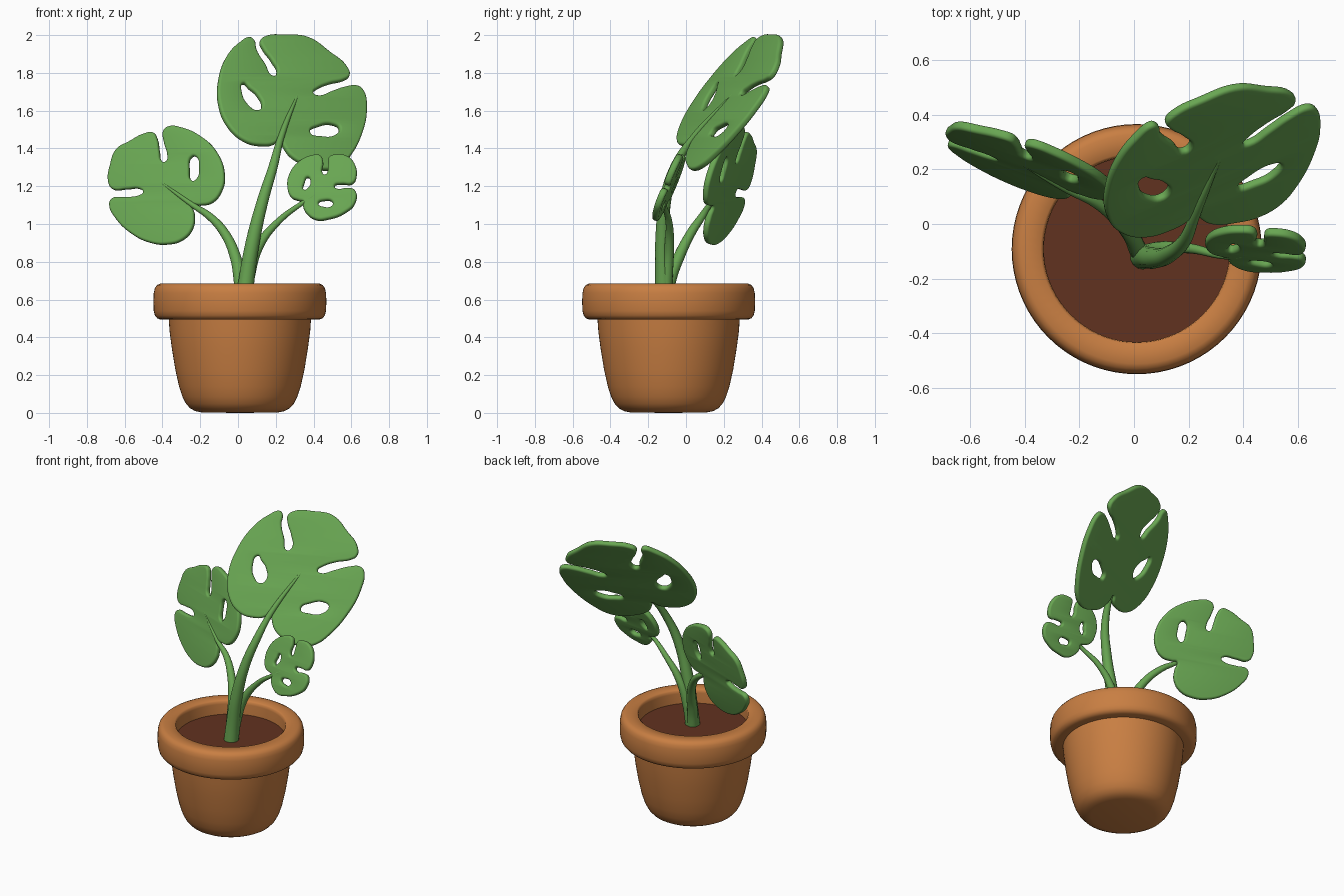
import bpy, bmesh, math
from mathutils import Vector

PX, PY = 0.01, -0.092  # pot axis


def material(name, rgb):
    m = bpy.data.materials.new(name)
    m.diffuse_color = (*rgb, 1)
    return m


GREEN = material("leaf_green", (0.14, 0.38, 0.085))
CLAY = material("clay", (0.58, 0.21, 0.055))
EARTH = material("earth", (0.12, 0.032, 0.014))


def add_mesh(name, bm, mat, angle=40):
    bmesh.ops.remove_doubles(bm, verts=bm.verts, dist=1e-5)
    bmesh.ops.recalc_face_normals(bm, faces=bm.faces)
    me = bpy.data.meshes.new(name)
    bm.to_mesh(me)
    bm.free()
    me.materials.clear()
    me.materials.append(mat)
    ob = bpy.data.objects.new(name, me)
    bpy.context.collection.objects.link(ob)
    bpy.ops.object.select_all(action='DESELECT')
    ob.select_set(True)
    bpy.context.view_layer.objects.active = ob
    bpy.ops.object.shade_smooth_by_angle(angle=math.radians(angle))
    return ob


def lathe(name, profile, mat, closed=False, angle=50):
    bm = bmesh.new()
    vs = [bm.verts.new((PX + r, PY, z)) for r, z in profile]
    pairs = list(zip(vs, vs[1:])) + ([(vs[-1], vs[0])] if closed else [])
    es = [bm.edges.new(p) for p in pairs]
    bmesh.ops.spin(bm, geom=vs + es, cent=(PX, PY, 0), axis=(0, 0, 1),
                   angle=math.tau, steps=72, use_merge=True)
    return add_mesh(name, bm, mat, angle)


def curve_bmesh(cu):
    ob = bpy.data.objects.new("temp_curve", cu)
    bpy.context.collection.objects.link(ob)
    dg = bpy.context.evaluated_depsgraph_get()
    me = bpy.data.meshes.new_from_object(ob.evaluated_get(dg))
    bm = bmesh.new()
    bm.from_mesh(me)
    bpy.data.objects.remove(ob)
    bpy.data.meshes.remove(me)
    bpy.data.curves.remove(cu)
    return bm


def add_spline(cu, pts, radii=None, cyclic=False):
    sp = cu.splines.new('BEZIER')
    sp.bezier_points.add(len(pts) - 1)
    sp.use_cyclic_u = cyclic
    for i, (bp, p) in enumerate(zip(sp.bezier_points, pts)):
        bp.handle_left_type = bp.handle_right_type = 'AUTO'
        bp.radius = radii[i] if radii else 1
    for bp, p in zip(sp.bezier_points, pts):
        bp.co = p


def leaf(name, plane, outline, holes):
    """Rounded slab drawn in front view (x, z), laid on y = a + b x + c z."""
    cu = bpy.data.curves.new(name, 'CURVE')
    cu.dimensions = '2D'
    cu.fill_mode = 'BOTH'
    cu.resolution_u = 6
    cu.extrude, cu.bevel_depth, cu.offset, cu.bevel_resolution = 0.005, 0.013, -0.013, 3
    for loop in [outline] + holes:
        add_spline(cu, [(x, z, 0) for x, z in loop], cyclic=True)
    bm = curve_bmesh(cu)
    a, b, c = plane
    n = Vector((-b, 1, -c)).normalized()
    for v in bm.verts:
        u, w, t = v.co
        v.co = Vector((u, a + b * u + c * w, w)) + n * t
    return add_mesh(name, bm, GREEN)


def stem(name, pts, radii, plane, tip):
    """Tapered stalk that runs on as a faint midrib up to tip (x, z)."""
    a, b, c = plane
    mx, mz = tip
    pts = pts + [(mx, a + b * mx + c * mz - 0.014, mz)]
    cu = bpy.data.curves.new(name, 'CURVE')
    cu.dimensions = '3D'
    cu.bevel_depth, cu.bevel_resolution, cu.resolution_u = 1, 5, 10
    cu.use_fill_caps = True
    add_spline(cu, pts, radii + [0.005])
    return add_mesh(name, curve_bmesh(cu), GREEN, 60)


# Pot, rim and soil
lathe("pot_body", [(0, 0), (0.2, 0.002), (0.235, 0.009), (0.263, 0.024), (0.285, 0.048),
                   (0.304, 0.085), (0.322, 0.14), (0.342, 0.23), (0.36, 0.34),
                   (0.372, 0.43), (0.379, 0.53), (0, 0.53)], CLAY)
lathe("pot_rim", [(0.34, 0.495), (0.42, 0.494), (0.438, 0.501), (0.45, 0.516), (0.456, 0.54),
                  (0.458, 0.59), (0.456, 0.635), (0.45, 0.661), (0.438, 0.677),
                  (0.42, 0.685), (0.352, 0.685), (0.343, 0.677), (0.34, 0.66)],
      CLAY, closed=True)
lathe("soil", [(0, 0.52), (0.345, 0.52), (0.345, 0.59), (0, 0.59)], EARTH)

# Large leaf
big = (-1.103, 0.44, 0.728)
leaf("large_leaf", big, [
    (0.22, 1.45), (0.195, 1.425), (0.125, 1.415), (0.035, 1.437), (-0.055, 1.517),
    (-0.103, 1.633), (-0.103, 1.766), (-0.06, 1.887), (0.008, 1.96), (0.06, 1.985),
    (0.085, 1.966), (0.095, 1.92), (0.14, 1.845), (0.186, 1.78), (0.204, 1.795),
    (0.177, 1.86), (0.13, 1.925), (0.116, 1.967), (0.145, 1.991), (0.246, 1.998),
    (0.368, 1.986), (0.484, 1.908), (0.574, 1.83), (0.588, 1.782), (0.563, 1.762),
    (0.484, 1.742), (0.415, 1.712), (0.396, 1.692), (0.42, 1.677), (0.495, 1.70),
    (0.563, 1.723), (0.632, 1.728), (0.664, 1.70), (0.68, 1.607), (0.66, 1.49),
    (0.59, 1.353), (0.535, 1.302), (0.46, 1.286), (0.37, 1.308), (0.28, 1.355),
    (0.235, 1.416)],
    [[(0.024, 1.74), (0.06, 1.715), (0.103, 1.675), (0.124, 1.617), (0.103, 1.598),
      (0.05, 1.628), (0.018, 1.69)],
     [(0.378, 1.485), (0.42, 1.515), (0.5, 1.525), (0.535, 1.5), (0.51, 1.467),
      (0.442, 1.46)]])
stem("large_stem", [(0.03, -0.12, 0.56), (0.045, -0.12, 0.7), (0.077, -0.125, 0.9),
                    (0.13, -0.11, 1.12), (0.185, -0.06, 1.3), (0.225, 0.033, 1.45)],
     [0.047, 0.043, 0.038, 0.031, 0.025, 0.018], big, (0.33, 1.72))

# Left leaf
left = (-0.245, -0.36, 0.27)
leaf("left_leaf", left, [
    (-0.235, 1.095), (-0.2, 1.098), (-0.14, 1.11), (-0.087, 1.172), (-0.071, 1.262),
    (-0.114, 1.384), (-0.204, 1.469), (-0.3, 1.511), (-0.362, 1.517), (-0.394, 1.492),
    (-0.39, 1.43), (-0.372, 1.36), (-0.378, 1.332), (-0.4, 1.33), (-0.415, 1.384),
    (-0.426, 1.448), (-0.447, 1.483), (-0.495, 1.478), (-0.574, 1.437), (-0.643, 1.395),
    (-0.675, 1.315), (-0.685, 1.22), (-0.664, 1.185), (-0.585, 1.184), (-0.516, 1.184),
    (-0.5, 1.167), (-0.521, 1.151), (-0.6, 1.141), (-0.664, 1.135), (-0.68, 1.103),
    (-0.643, 1.024), (-0.558, 0.945), (-0.468, 0.902), (-0.373, 0.892), (-0.288, 0.918),
    (-0.237, 0.982), (-0.23, 1.05)],
    [[(-0.24, 1.356), (-0.215, 1.35), (-0.204, 1.3), (-0.214, 1.242), (-0.24, 1.227),
      (-0.257, 1.285)]])
stem("left_stem", [(0.025, -0.11, 0.56), (0.01, -0.085, 0.7), (-0.012, -0.04, 0.82),
                   (-0.07, 0.025, 0.95), (-0.15, 0.085, 1.04), (-0.24, 0.124, 1.1)],
     [0.035, 0.033, 0.03, 0.025, 0.02, 0.014], left, (-0.42, 1.23))

# Small right leaf
small = (-0.544, -0.11, 0.42)
leaf("small_leaf", small, [
    (0.347, 1.114), (0.325, 1.122), (0.283, 1.14), (0.262, 1.194), (0.272, 1.262),
    (0.32, 1.326), (0.389, 1.361), (0.435, 1.361), (0.451, 1.326), (0.448, 1.268),
    (0.463, 1.259), (0.477, 1.31), (0.483, 1.352), (0.521, 1.366), (0.579, 1.357),
    (0.616, 1.32), (0.627, 1.247), (0.606, 1.212), (0.548, 1.21), (0.512, 1.199),
    (0.523, 1.185), (0.579, 1.188), (0.618, 1.178), (0.622, 1.114), (0.563, 1.056),
    (0.473, 1.024), (0.42, 1.02), (0.368, 1.05), (0.345, 1.092)],
    [[(0.426, 1.106), (0.458, 1.123), (0.502, 1.112), (0.498, 1.094), (0.455, 1.088)],
     [(0.37, 1.245), (0.384, 1.226), (0.373, 1.19), (0.349, 1.18), (0.352, 1.215)]])
stem("small_stem", [(0.04, -0.11, 0.56), (0.06, -0.1, 0.72), (0.115, -0.088, 0.89),
                    (0.21, -0.09, 1.01), (0.345, -0.118, 1.114)],
     [0.032, 0.03, 0.025, 0.018, 0.012], small, (0.45, 1.18))
